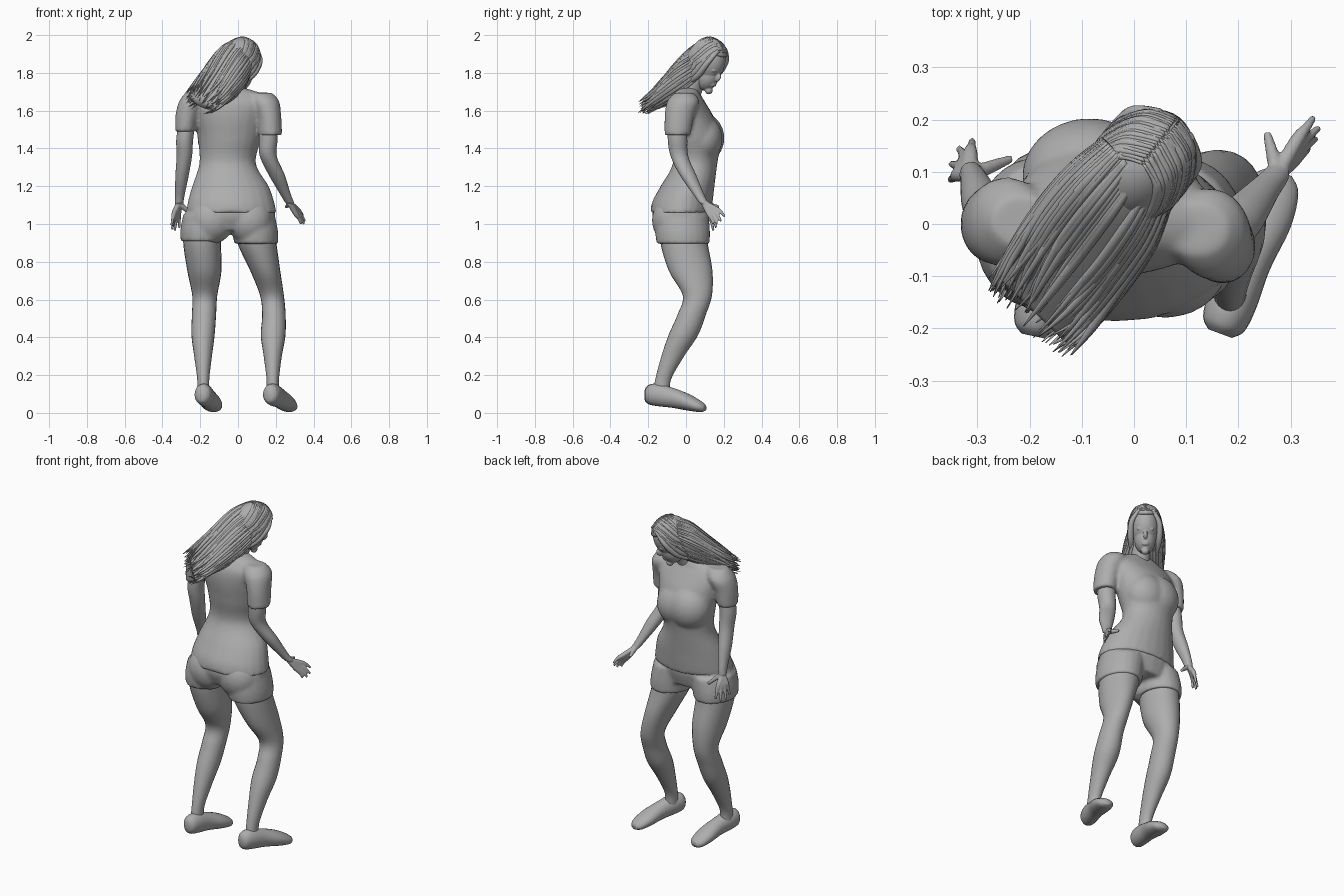
import bpy, bmesh, math, random
from mathutils import Matrix, Vector

random.seed(4)
cube = bpy.data.objects.get("Cube")
if cube:
    bpy.data.objects.remove(cube, do_unlink=True)

X, Y, Z = Vector((1, 0, 0)), Vector((0, 1, 0)), Vector((0, 0, 1))

grey = bpy.data.materials.new("plain grey")
grey.use_nodes = True
colour = (0.42, 0.42, 0.42, 1)
grey.diffuse_color = colour
shader = next(n for n in grey.node_tree.nodes if n.type == "BSDF_PRINCIPLED")
shader.inputs["Base Color"].default_value = colour


def smooth_path(keys, steps=6):
    """Catmull-Rom interpolation through tuples of any length."""
    out = []
    last = len(keys) - 1
    for i in range(last):
        quad = [keys[max(0, min(last, i + k))] for k in (-1, 0, 1, 2)]
        for s in range(steps):
            t = s / steps
            out.append([0.5 * (2 * b + (c - a) * t + (2 * a - 5 * b + 4 * c - d) * t * t
                               + (3 * b - a - 3 * c + d) * t ** 3)
                        for a, b, c, d in zip(*quad)])
    return out + [list(keys[-1])]


def loft(bm, keys, a=X, b=Y, segs=24, steps=6):
    """Skin elliptical rings given as x, y, z, radius along a, radius along b."""
    rings = []
    for x, y, z, ra, rb in smooth_path(keys, steps):
        ring = []
        for k in range(segs):
            t = math.tau * k / segs
            ring.append(bm.verts.new(Vector((x, y, z)) + a * ra * math.cos(t) + b * rb * math.sin(t)))
        rings.append(ring)
    for r, s in zip(rings, rings[1:]):
        for k in range(segs):
            n = (k + 1) % segs
            bm.faces.new((r[k], r[n], s[n], s[k]))
    bm.faces.new(rings[0])
    bm.faces.new(rings[-1])


def rod(bm, points, radii, segs=8, steps=4):
    """Round tube whose rings stand square to its overall direction."""
    d = (Vector(points[-1]) - Vector(points[0])).normalized()
    a = d.orthogonal().normalized()
    loft(bm, [(*p, r, r) for p, r in zip(points, radii)], a, d.cross(a), segs, steps)


def ball(bm, centre, radii, frame=Matrix()):
    m = frame @ Matrix.Translation(centre) @ Matrix.Diagonal((*radii, 1))
    return bmesh.ops.create_uvsphere(bm, u_segments=32, v_segments=20, radius=1, matrix=m)["verts"]


def finish(name, bm, voxel=0, soften=4):
    """Turn the mesh into an object, fusing overlapping pieces when a voxel size is given."""
    bmesh.ops.recalc_face_normals(bm, faces=bm.faces)
    for f in bm.faces:
        f.smooth = True
    mesh = bpy.data.meshes.new(name)
    bm.to_mesh(mesh)
    bm.free()
    mesh.materials.append(grey)
    obj = bpy.data.objects.new(name, mesh)
    bpy.context.collection.objects.link(obj)
    if voxel:
        fuse = obj.modifiers.new("fuse", "REMESH")
        fuse.mode = "VOXEL"
        fuse.voxel_size = voxel
        fuse.use_smooth_shade = True
        relax = obj.modifiers.new("relax", "SMOOTH")
        relax.iterations = soften
    return obj


# Shirt: torso, chest and short sleeves
bm = bmesh.new()
loft(bm, [(-.035, -.028, 1.06, .24, .162), (-.037, -.018, 1.12, .228, .16), (-.04, .008, 1.2, .203, .143),
          (-.055, .048, 1.32, .15, .118), (-.045, .05, 1.45, .168, .135), (-.045, .025, 1.56, .19, .125),
          (-.045, .005, 1.64, .215, .1), (-.04, .005, 1.69, .165, .07), (-.03, .015, 1.72, .065, .055)])
ball(bm, (-.085, .09, 1.455), (.13, .113, .13))
ball(bm, (-.01, .085, 1.45), (.125, .108, .125))
loft(bm, [(.12, -.01, 1.695, .06, .05), (.143, -.015, 1.65, .075, .085), (.165, -.035, 1.57, .064, .078),
          (.172, -.045, 1.47, .062, .069)])
loft(bm, [(-.215, .005, 1.7, .06, .05), (-.24, .005, 1.65, .072, .085), (-.268, 0, 1.58, .062, .077),
          (-.281, 0, 1.49, .052, .068)])
finish("shirt", bm, .01, 7)

# Shorts: hips, seat and cuffs
bm = bmesh.new()
loft(bm, [(-.04, -.015, 1.13, .21, .14), (-.04, -.026, 1.05, .238, .152), (-.045, -.022, .965, .2, .125)])
for x in (.06, -.14):
    ball(bm, (x, -.075, 1.02), (.12, .105, .125))
loft(bm, [(.07, -.02, 1.05, .125, .14), (.09, -.018, .96, .122, .145), (.097, -.015, .895, .117, .141)])
loft(bm, [(-.165, -.02, 1.05, .125, .14), (-.185, -.018, .97, .12, .145), (-.19, -.015, .91, .115, .141)])
finish("shorts", bm, .01, 6)

# Legs
legs = {
    "left_leg": [(.09, -.01, 1, .1, .12), (.1, -.01, .9, .103, .125), (.145, .025, .75, .079, .115),
                 (.18, .06, .62, .063, .077), (.19, .03, .52, .062, .075), (.186, -.015, .41, .065, .078),
                 (.184, -.07, .3, .048, .06), (.184, -.12, .18, .033, .042), (.184, -.13, .1, .034, .044)],
    "right_leg": [(-.185, -.01, 1, .1, .12), (-.19, -.01, .9, .1, .125), (-.178, .025, .75, .09, .115),
                  (-.176, .06, .62, .066, .077), (-.18, .03, .52, .064, .075), (-.185, -.015, .41, .061, .077),
                  (-.185, -.07, .3, .047, .06), (-.184, -.12, .18, .032, .042), (-.184, -.13, .1, .034, .044)]}
for name, keys in legs.items():
    bm = bmesh.new()
    loft(bm, keys)
    finish(name, bm)

# Shoes: sections from heel to toe as fraction, height, half width, half thickness
shoe = [(0, .095, .024, .035), (.06, .097, .042, .052), (.2, .095, .048, .059), (.45, .08, .047, .053),
        (.72, .056, .056, .044), (.92, .034, .047, .03), (1, .027, .024, .016)]
for name, heel, toe in (("left_shoe", (.165, -.21), (.28, .1)), ("right_shoe", (-.192, -.215), (-.125, .1))):
    heel, toe = Vector(heel), Vector(toe)
    along = (toe - heel).normalized()
    bm = bmesh.new()
    loft(bm, [(*heel.lerp(toe, t), z, w, h) for t, z, w, h in shoe], Vector((along.y, -along.x, 0)), Z)
    finish(name, bm)

# Arms with hands: arm rings, knuckle centre, fingertips, thumb tip
arms = {
    "left_arm": ([(.16, -.045, 1.56, .05, .05), (.16, -.045, 1.45, .05, .052), (.16, -.035, 1.36, .045, .047),
                  (.205, .01, 1.26, .043, .044), (.25, .065, 1.16, .029, .03), (.275, .095, 1.11, .024, .024)],
                 (.31, .142, 1.065),
                 [(.345, .205, 1.04), (.355, .185, 1.015), (.35, .165, 1), (.335, .145, 1)], (.255, .175, 1.09)),
    "right_arm": ([(-.265, 0, 1.56, .045, .05), (-.282, 0, 1.45, .045, .052), (-.284, .015, 1.36, .041, .047),
                   (-.297, .05, 1.25, .035, .043), (-.308, .085, 1.15, .025, .03), (-.312, .095, 1.11, .023, .025)],
                  (-.325, .115, 1.06),
                  [(-.31, .16, .98), (-.335, .145, .965), (-.35, .115, .97), (-.352, .085, .99)],
                  (-.235, .125, 1.04))}
for name, (keys, knuckle, tips, thumb) in arms.items():
    bm = bmesh.new()
    loft(bm, keys)
    wrist, knuckle = Vector(keys[-1][:3]), Vector(knuckle)
    spread = (Vector(tips[0]) - Vector(tips[-1])).normalized()
    for i, tip in enumerate(tips):
        base = knuckle + spread * (.024 - .016 * i)
        bend = base.lerp(Vector(tip), .55) + Z * .006
        rod(bm, [wrist, base, bend, tip], [.016, .014, .0095, .007])
    rod(bm, [wrist, wrist.lerp(Vector(thumb), .5), thumb], [.016, .013, .008])
    finish(name, bm, .005, 2)

# Neck and head, turned and bowed
head = (Matrix.Translation((.015, .112, 1.863)) @ Matrix.Rotation(math.radians(-38), 4, "Z")
        @ Matrix.Rotation(math.radians(-30), 4, "X"))
bm = bmesh.new()
loft(bm, [(-.03, .005, 1.64, .06, .058), (-.015, .035, 1.71, .052, .054), (.01, .085, 1.8, .052, .055)])
finish("neck", bm)

bm = bmesh.new()
ball(bm, (0, 0, 0), (.08, .104, .118), head)
ball(bm, (0, .045, -.07), (.058, .06, .078), head)
ball(bm, (0, .088, -.13), (.022, .02, .02), head)
ball(bm, (0, .107, -.04), (.011, .017, .024), head)
for z in (-.082, -.092):
    ball(bm, (0, .102, z), (.02, .008, .006), head)
for s in (-1, 1):
    ball(bm, (s * .033, .09, -.008), (.014, .008, .007), head)
finish("head", bm, .004, 4)

# Hair cap, open over the face
cap_size = Vector((.09, .113, .13))
bm = bmesh.new()
cap_verts = ball(bm, (0, 0, 0), cap_size, head)
inverse = head.inverted()
face_area = [v for v in cap_verts if (inverse @ v.co).y > .045 and (inverse @ v.co).z < .07]
bmesh.ops.delete(bm, geom=face_area, context="VERTS")
cap = finish("hair_cap", bm)
shell = cap.modifiers.new("thickness", "SOLIDIFY")
shell.thickness = .008

# Hair falling from the centre parting over both sides of the cap
bm = bmesh.new()
for s in (-1, 1):
    for k in range(22):
        y = .72 - k * .06 + random.uniform(-.02, .02)
        path = []
        for p in ((.04, y, 1 - .4 * y * y), (.6, y - .12, .75), (.95, y - .35, .15),
                  (.95, y - .65, -.3), (.75, y - .95, -.6)):
            u = Vector((s * p[0], p[1], p[2])).normalized()
            path.append(head @ (u * cap_size))
        w = random.uniform(.007, .01)
        rod(bm, path, [w * .6, w, w, w, .002], 6, 5)
finish("parted_strands", bm)

# Hair blown back to one side, with strands laid over it
across = Vector((.68, -.66, -.3))
flow = [(.005, .1, 1.86, .095, .115), (-.045, .03, 1.81, .115, .12), (-.105, -.05, 1.745, .12, .092),
        (-.155, -.12, 1.685, .112, .06), (-.19, -.17, 1.645, .095, .028)]
bm = bmesh.new()
loft(bm, flow, across, Z, 32)
finish("hair_mass", bm)

bm = bmesh.new()
for i in range(90):
    t = math.radians(random.uniform(-60, 240))
    width = random.uniform(.006, .011)
    path = [Vector((x, y, z)) + across * ra * math.cos(t) + Z * rb * math.sin(t) for x, y, z, ra, rb in flow]
    drift = Vector((random.uniform(-.03, .01), random.uniform(-.025, .01), random.uniform(-.03, .02)))
    path[-1] += drift
    path[-2] += drift * .4
    rod(bm, path, [width * .5, width, width, width * .8, .001], 6, 5)
finish("hair_strands", bm)

# Locks hanging on both sides of the face
bm = bmesh.new()
for s in (-1, 1):
    for k in range(4):
        back = k * .025
        path = [head @ Vector(p) for p in ((s * .035, .06 - back, .1), (s * .076, .06 - back, .03),
                                           (s * .078, .035 - back, -.07), (s * .066, -.02 - back, -.16))]
        rod(bm, path, [.01, .015, .017, .004], 10, 6)
finish("side_locks", bm)
